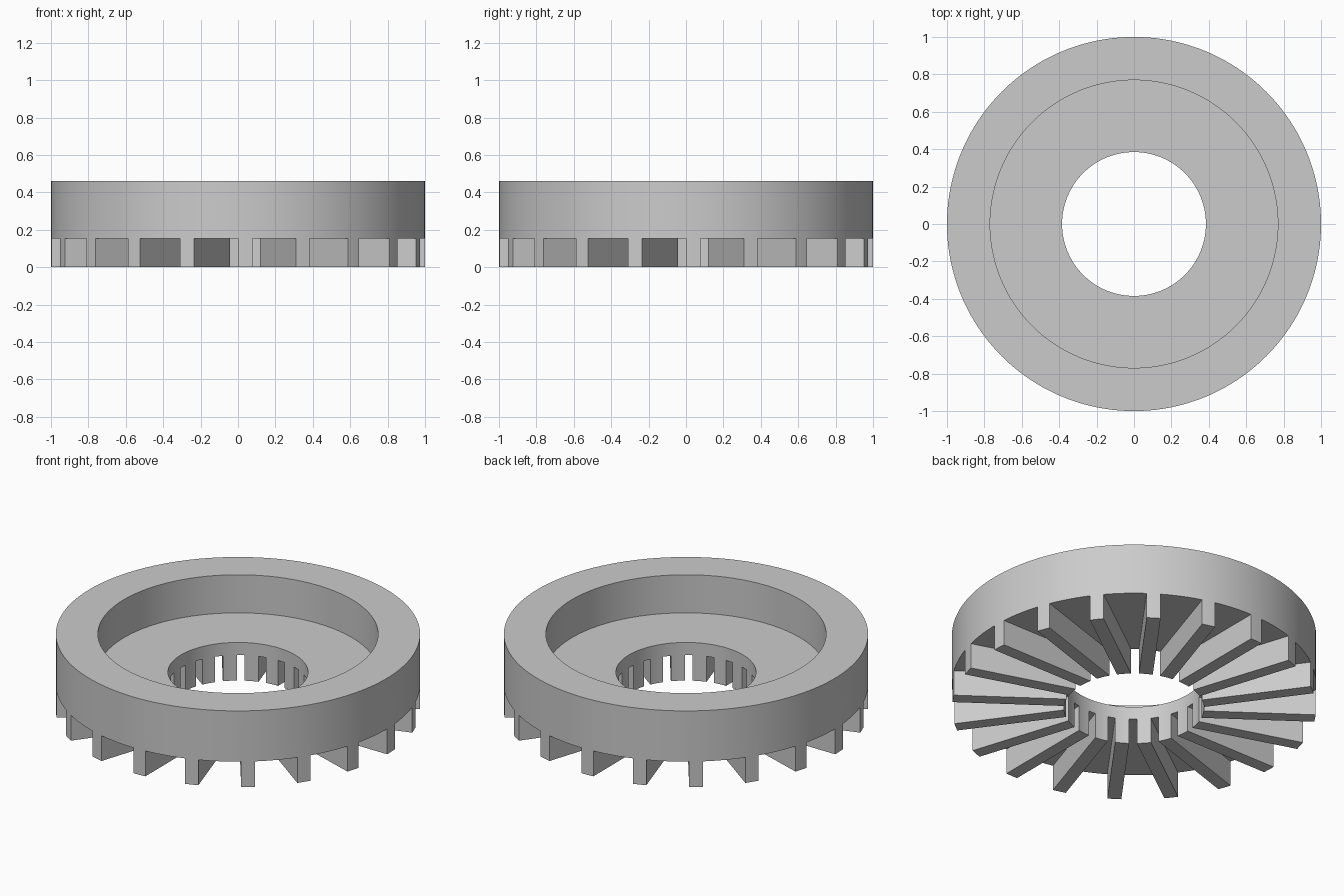
import bpy, bmesh, math

if "Cube" in bpy.data.objects:
    bpy.data.objects.remove(bpy.data.objects["Cube"])

U = 1 / 13          # design unit: outer radius is 13 units
SEG = 160
RIBS = 20
STEP = 2 * math.pi / RIBS


def finish(bm, name):
    bmesh.ops.recalc_face_normals(bm, faces=bm.faces[:])
    mesh = bpy.data.meshes.new(name)
    bm.to_mesh(mesh)
    bm.free()
    obj = bpy.data.objects.new(name, mesh)
    bpy.context.collection.objects.link(obj)
    return obj


# Ring body: closed stepped section (radius, height) turned around z
section = [(5, 0), (13, 0), (13, 6), (10, 6), (10, 3), (5, 3)]
bm = bmesh.new()
rings = []
for i in range(SEG):
    a = 2 * math.pi * i / SEG
    rings.append([bm.verts.new((r * U * math.cos(a), r * U * math.sin(a), z * U))
                  for r, z in section])
for i in range(SEG):
    p, q = rings[i], rings[(i + 1) % SEG]
    for j in range(len(section)):
        k = (j + 1) % len(section)
        bm.faces.new((p[j], q[j], q[k], p[k]))
body = finish(bm, "ribbed_ring")

# Wedge cutters: each gap runs from one rib's flat side to the next rib's radial side
bm = bmesh.new()
far = 1.3
gap = [(U, -U / math.tan(STEP)), (U, -far), (far * math.tan(STEP), -far)]
for n in range(RIBS):
    c, s = math.cos(n * STEP), math.sin(n * STEP)
    low, high = [[bm.verts.new((x * c - y * s, x * s + y * c, z)) for x, y in gap]
                 for z in (-0.1, 2 * U)]
    bm.faces.new(low)
    bm.faces.new(high)
    for j in range(3):
        k = (j + 1) % 3
        bm.faces.new((low[j], low[k], high[k], high[j]))
cutter = finish(bm, "gap_cutter")
cutter.hide_render = True

# Cut the gaps, leaving the radial ribs flush with both walls
mod = body.modifiers.new("gaps", 'BOOLEAN')
mod.operation = 'DIFFERENCE'
mod.solver = 'EXACT'
mod.object = cutter
bpy.context.view_layer.objects.active = body
body.select_set(True)
bpy.ops.object.modifier_apply(modifier=mod.name)
bpy.data.objects.remove(cutter)

# Plain grey material and crisp smooth shading
grey = bpy.data.materials.new("grey")
grey.diffuse_color = (0.6, 0.6, 0.6, 1)
grey.use_nodes = True
grey.node_tree.nodes["Principled BSDF"].inputs["Base Color"].default_value = grey.diffuse_color
body.data.materials.clear()
body.data.materials.append(grey)
bpy.ops.object.shade_smooth_by_angle(angle=math.radians(30))
